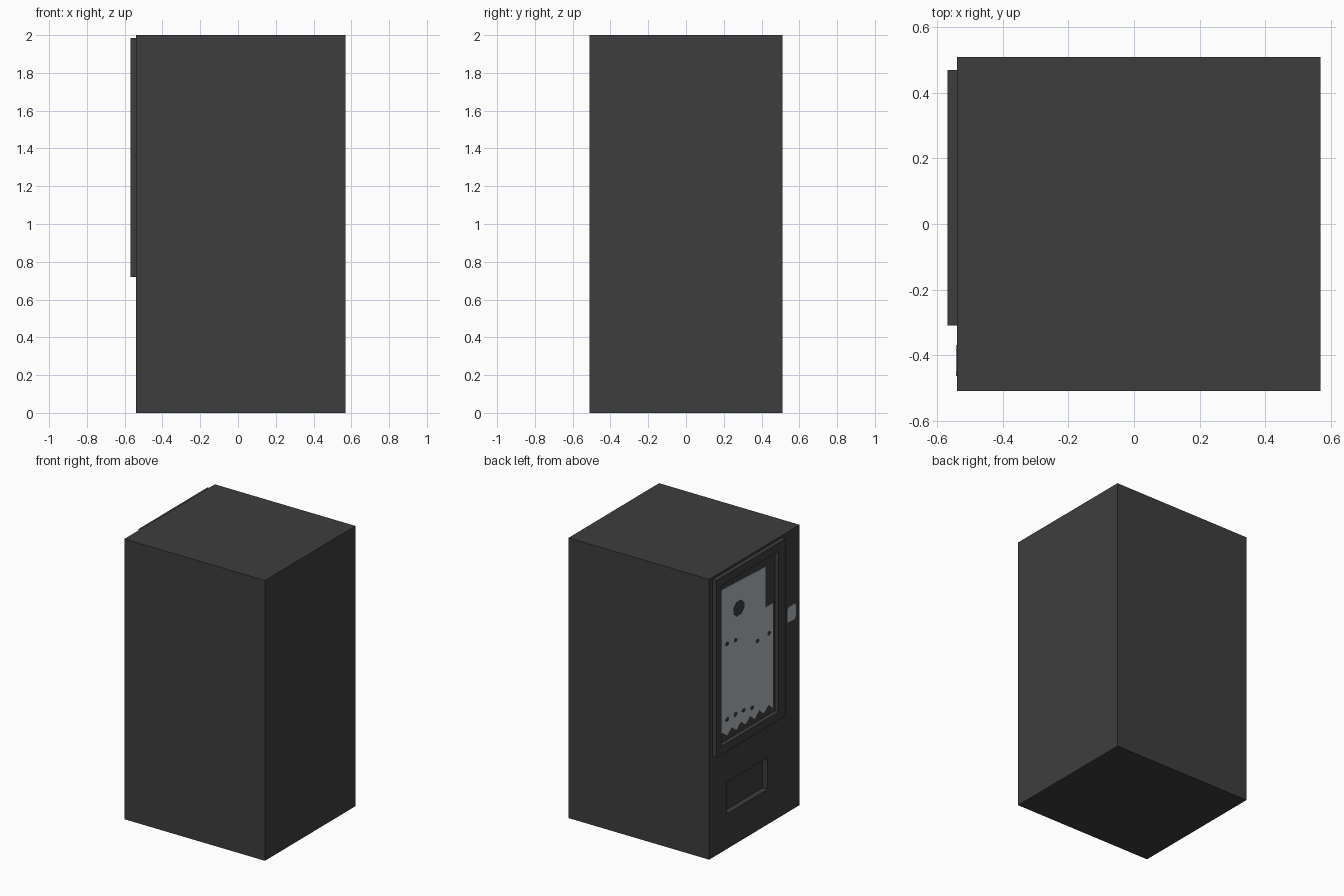
import bpy, bmesh, math

if "Cube" in bpy.data.objects:
    bpy.data.objects.remove(bpy.data.objects["Cube"])


def material(name, rgb):
    m = bpy.data.materials.new(name)
    m.diffuse_color = (*rgb, 1.0)
    m.use_nodes = True
    m.node_tree.nodes["Principled BSDF"].inputs["Base Color"].default_value = m.diffuse_color
    return m


DARK = material("charcoal", (0.048, 0.048, 0.048))
GREY = material("pale_grey", (0.46, 0.50, 0.52))


def finish(name, bm, mat):
    bmesh.ops.recalc_face_normals(bm, faces=bm.faces)
    mesh = bpy.data.meshes.new(name)
    bm.to_mesh(mesh)
    bm.free()
    mesh.materials.append(mat)
    obj = bpy.data.objects.new(name, mesh)
    bpy.context.collection.objects.link(obj)
    return obj


def box(name, xs, ys, zs, mat=DARK):
    bm = bmesh.new()
    bmesh.ops.create_cube(bm, size=1)
    for v in bm.verts:
        v.co = [r[0] if c < 0 else r[1] for c, r in zip(v.co, (xs, ys, zs))]
    return finish(name, bm, mat)


def plate(name, points, x, thickness, mat):
    """Thin plate from a (y, z) outline, growing towards -x."""
    bm = bmesh.new()
    face = bm.faces.new([bm.verts.new((x, y, z)) for y, z in points])
    grown = bmesh.ops.extrude_face_region(bm, geom=[face])["geom"]
    for v in grown:
        if isinstance(v, bmesh.types.BMVert):
            v.co.x -= thickness
    return finish(name, bm, mat)


def cut(target, xs, ys, zs):
    cutter = box("cutter", xs, ys, zs)
    cutter.hide_render = True
    mod = target.modifiers.new("opening", "BOOLEAN")
    mod.operation, mod.solver, mod.object = "DIFFERENCE", "EXACT", cutter
    bpy.context.view_layer.objects.active = target
    bpy.ops.object.modifier_apply(modifier=mod.name)
    bpy.data.objects.remove(cutter)


def blob(name, y, z, w, h, x, mat, n=8):
    pts = [(y + w / 2 * math.cos(math.tau * (i + .5) / n),
            z + h / 2 * math.sin(math.tau * (i + .5) / n)) for i in range(n)]
    return plate(name, pts, x, 0.002, mat)


# Cabinet with the recessed delivery slot (serving side faces -x)
cabinet = box("cabinet", (-0.54, 0.57), (-0.51, 0.51), (0, 2))
cut(cabinet, (-0.6, -0.50), (-0.15, 0.31), (0.25, 0.475))

# Raised window frame
frame = box("window_frame", (-0.57, -0.539), (-0.31, 0.47), (0.72, 1.985))
cut(frame, (-0.6, -0.5), (-0.23, 0.416), (0.78, 1.925))

# Pale window display with a stepped top corner and a wavy lower edge
outline = [(0.416, 1.875), (-0.12, 1.85), (-0.12, 1.56), (-0.205, 1.56)]
steps = 12
outline += [(-0.205 + 0.621 * i / steps, 0.83 + (0.02 if i % 2 else -0.02))
            for i in range(steps + 1)]
plate("window_display", outline, -0.539, 0.004, GREY)

# Dark marks on the display
blob("display_mark", 0.18, 1.67, 0.13, 0.11, -0.5425, DARK)
dots = [(.31, 1.465), (.217, 1.455), (-.03, 1.355), (-.16, 1.36),
        (.31, .925), (.217, .925), (.123, .92), (.03, .90)]
for y, z in dots:
    blob("display_dot", y, z, 0.04, 0.03, -0.5425, DARK)

# Keypad beside the window
plate("keypad", [(-.37, 1.355), (-.37, 1.45), (-.385, 1.462), (-.45, 1.462),
                 (-.464, 1.45), (-.464, 1.37), (-.45, 1.35)], -0.539, 0.004, GREY)
